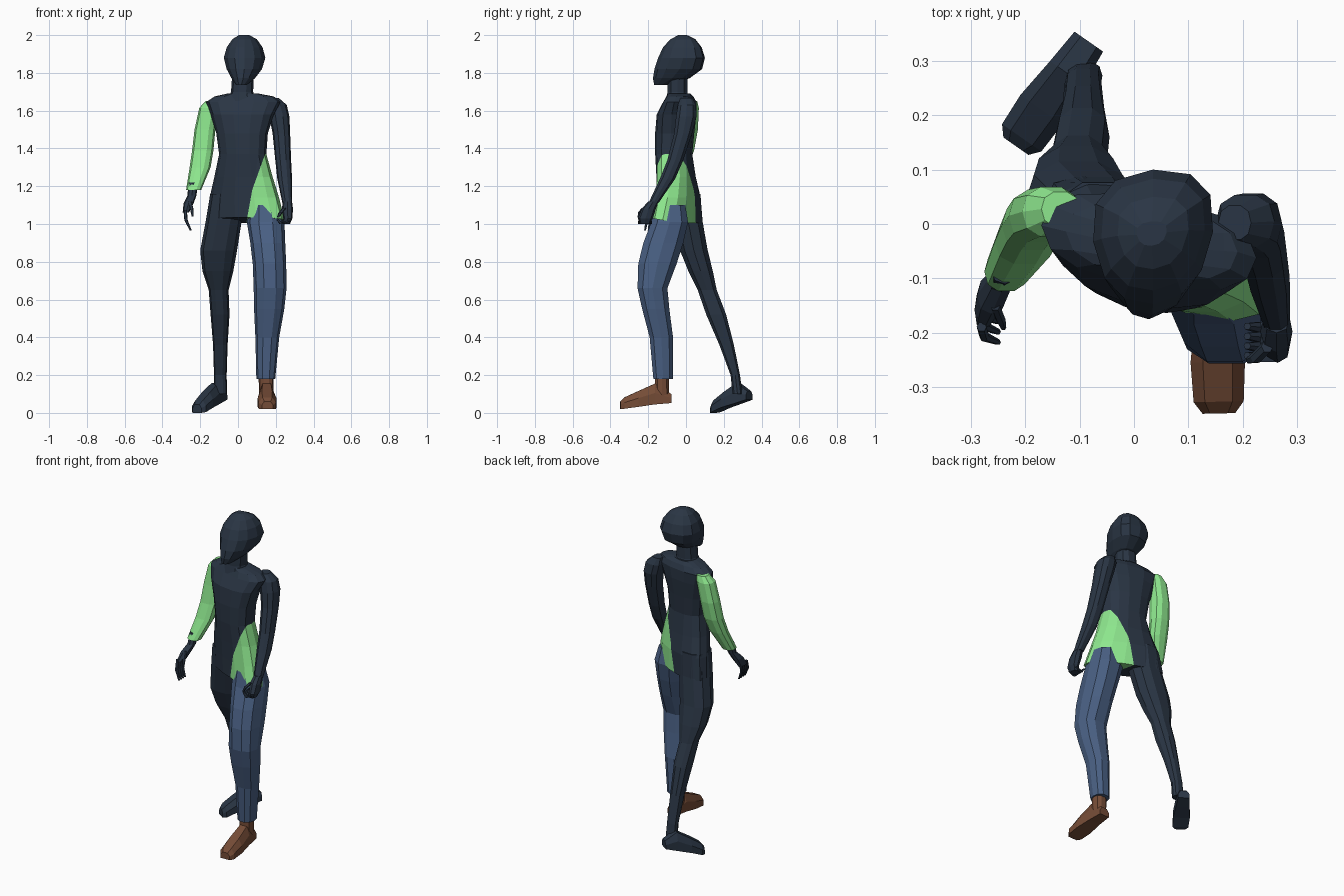
import bpy, bmesh, math
from mathutils import Vector


def material(name, rgb):
    m = bpy.data.materials.new(name)
    m.diffuse_color = (*rgb, 1)
    return m


DARK = material("dark slate", (0.023, 0.036, 0.058))
GREEN = material("light green", (0.27, 0.80, 0.27))
DENIM = material("denim blue", (0.068, 0.118, 0.23))
BROWN = material("shoe brown", (0.18, 0.073, 0.038))


def slab(z, x0, x1, y0, y1, n=10, shear=0, taper=0, tilt=0):
    """Horizontal rounded cross-section given by its extents."""
    cx, cy, rx, ry = (x0 + x1) / 2, (y0 + y1) / 2, (x1 - x0) / 2, (y1 - y0) / 2
    pts = []
    for i in range(n):
        a = 2 * math.pi * i / n
        c, s = math.cos(a), math.sin(a)
        c, s = [math.copysign(abs(v) ** 0.85, v) for v in (c, s)]
        dx = c * rx * (1 + taper * s)
        pts.append(Vector((cx + dx, cy + s * ry - shear * dx, z + tilt * s)))
    return pts


def loft(name, groups, mat):
    """Skin one or more chains of rings into a single closed-shell object."""
    bm = bmesh.new()
    for rings in groups:
        loops = [[bm.verts.new(p) for p in r] for r in rings]
        n = len(loops[0])
        for a, b in zip(loops, loops[1:]):
            for i in range(n):
                j = (i + 1) % n
                bm.faces.new((a[i], a[j], b[j], b[i]))
        bm.faces.new(loops[0])
        bm.faces.new(loops[-1])
    bmesh.ops.recalc_face_normals(bm, faces=bm.faces)
    me = bpy.data.meshes.new(name)
    bm.to_mesh(me)
    bm.free()
    ob = bpy.data.objects.new(name, me)
    bpy.context.collection.objects.link(ob)
    me.materials.append(mat)
    return ob


def slabs(rows, **kw):
    return [slab(*r, **kw) for r in rows]


def foot_rings(heel, toe, rows):
    """Upright cross-sections (t, bottom, top, half width) from heel to toe."""
    heel, toe = Vector((*heel, 0)), Vector((*toe, 0))
    side = (toe - heel).normalized().cross(Vector((0, 0, 1)))
    outline = [(-1, 0), (-1, .55), (-.55, 1), (.55, 1), (1, .55), (1, 0)]
    return [[heel.lerp(toe, t) + side * (w * u) + Vector((0, 0, lo + (hi - lo) * v))
             for u, v in outline] for t, lo, hi, w in rows]


def finger(points, r=0.009):
    return [slab(z, x - k, x + k, y - k, y + k, n=6)
            for (x, y, z), k in zip(points, (r, r, r * 0.6))]


# Head, turned slightly, narrow at the face and with a jutting chin
head = loft("head", [slabs([
    (1.735, -0.01, 0.045, -0.168, -0.10), (1.772, -0.035, 0.09, -0.175, 0.02),
    (1.82, -0.06, 0.127, -0.167, 0.085), (1.88, -0.075, 0.145, -0.147, 0.10),
    (1.935, -0.06, 0.13, -0.122, 0.083), (1.978, -0.03, 0.10, -0.083, 0.05),
    (2.0, 0.005, 0.06, -0.04, 0.005)], n=12, shear=-0.08, taper=0.15)], DARK)

# Neck
loft("neck", [slabs([
    (1.65, -0.06, 0.10, -0.11, 0.02), (1.70, -0.037, 0.08, -0.10, 0.01),
    (1.80, -0.03, 0.085, -0.10, 0.01)])], DARK)

# Torso with the right hip covered by a green shirt panel
torso_rows = [
    (1.692, -0.05, 0.10, -0.095, 0.02, 0.10), (1.675, -0.125, 0.19, -0.10, 0.035, 0.12),
    (1.645, -0.17, 0.225, -0.115, 0.05, 0.15), (1.58, -0.145, 0.19, -0.15, 0.05, 0.15),
    (1.48, -0.115, 0.158, -0.16, 0.04, 0.15), (1.37, -0.10, 0.15, -0.16, 0.03, 0.15),
    (1.25, -0.125, 0.183, -0.15, 0.045, 0.2), (1.14, -0.15, 0.217, -0.145, 0.06, 0.3),
    (1.02, -0.165, 0.247, -0.145, 0.055, 0.38)]
torso = loft("torso", [[slab(*r[:5], n=14, shear=r[5], tilt=-0.015 if r[0] < 1.1 else 0)
                        for r in torso_rows]], DARK)
torso.data.materials.append(GREEN)
bm = bmesh.new()
bm.from_mesh(torso.data)
edges = [((0.05, 1.04), 0.18), ((0.075, 1.18), 0.36)]    # panel edge: point and slope
for (x, z), k in edges:
    bmesh.ops.bisect_plane(bm, geom=bm.verts[:] + bm.edges[:] + bm.faces[:],
                           plane_co=(x, 0, z), plane_no=(1, 0, -k))
for f in bm.faces:
    c = f.calc_center_median()
    if c.z < 1.37 and all(c.x > x + k * (c.z - z) for (x, z), k in edges):
        f.material_index = 1
bm.to_mesh(torso.data)
bm.free()

# Trailing leg and foot in dark slate
loft("back_leg", [slabs([
    (1.16, -0.147, 0.02, -0.09, 0.08), (1.02, -0.17, 0.02, -0.07, 0.09),
    (0.86, -0.20, -0.005, -0.035, 0.118), (0.75, -0.188, -0.025, 0.01, 0.145),
    (0.65, -0.155, -0.05, 0.06, 0.165), (0.52, -0.145, -0.045, 0.105, 0.215),
    (0.36, -0.132, -0.055, 0.175, 0.255), (0.20, -0.127, -0.06, 0.235, 0.287),
    (0.10, -0.125, -0.058, 0.245, 0.30)])], DARK)
loft("back_foot", [foot_rings((-0.083, 0.335), (-0.217, 0.143), [
    (0, 0.07, 0.115, 0.032), (0.3, 0.05, 0.158, 0.038),
    (0.65, 0.028, 0.108, 0.047), (0.92, 0.004, 0.066, 0.044),
    (1, 0.0, 0.045, 0.028)])], DARK)

# Leading leg: trouser and shoe
loft("trouser_leg", [slabs([
    (1.10, 0.06, 0.22, -0.17, 0.0), (1.01, 0.047, 0.246, -0.188, 0.015),
    (0.90, 0.065, 0.25, -0.23, -0.01), (0.79, 0.078, 0.255, -0.257, -0.045),
    (0.66, 0.083, 0.257, -0.26, -0.095), (0.55, 0.085, 0.245, -0.235, -0.085),
    (0.40, 0.092, 0.218, -0.195, -0.066), (0.18, 0.097, 0.197, -0.175, -0.067)])], DENIM)
loft("shoe", [
    slabs([(0.22, 0.108, 0.188, -0.165, -0.09), (0.09, 0.112, 0.188, -0.165, -0.087)]),
    foot_rings((0.15, -0.078), (0.156, -0.348), [
        (0, 0.052, 0.10, 0.032), (0.32, 0.045, 0.155, 0.04),
        (0.65, 0.032, 0.115, 0.05), (0.92, 0.022, 0.082, 0.046),
        (1, 0.02, 0.06, 0.03)])], BROWN)

# Green sleeve and the open hand
loft("sleeve", [slabs([
    (1.652, -0.17, -0.10, -0.005, 0.06), (1.615, -0.205, -0.10, -0.025, 0.07),
    (1.50, -0.23, -0.12, -0.035, 0.065), (1.39, -0.243, -0.13, -0.05, 0.045),
    (1.30, -0.256, -0.145, -0.075, 0.01), (1.18, -0.275, -0.195, -0.125, -0.05)])], GREEN)
loft("open_hand", [
    slabs([(1.22, -0.262, -0.212, -0.11, -0.06), (1.15, -0.268, -0.22, -0.125, -0.08),
           (1.11, -0.288, -0.235, -0.165, -0.095), (1.06, -0.293, -0.26, -0.195, -0.12)], n=8),
    *[finger([(-0.28, -0.135 - 0.018 * i, 1.075), (-0.275, -0.15 - 0.019 * i, 1.02),
              (-0.25, -0.16 - 0.019 * i, 0.965)]) for i in range(4)],
    finger([(-0.255, -0.15, 1.12), (-0.245, -0.175, 1.08), (-0.24, -0.19, 1.04)])], DARK)

# Dark arm and the loosely closed hand
loft("bare_arm", [slabs([
    (1.668, 0.155, 0.215, -0.03, 0.035), (1.63, 0.15, 0.258, -0.045, 0.055),
    (1.57, 0.165, 0.272, -0.055, 0.058), (1.48, 0.183, 0.276, -0.065, 0.035),
    (1.34, 0.197, 0.281, -0.10, -0.012), (1.24, 0.208, 0.286, -0.14, -0.055),
    (1.11, 0.235, 0.287, -0.20, -0.145)])], DARK)
loft("closed_hand", [
    slabs([(1.12, 0.238, 0.286, -0.20, -0.145), (1.08, 0.232, 0.291, -0.235, -0.16),
           (1.03, 0.24, 0.288, -0.255, -0.175), (1.0, 0.23, 0.275, -0.245, -0.19)], n=8),
    *[finger([(0.262, -0.19 - 0.018 * i, 1.015), (0.23, -0.19 - 0.018 * i, 1.0),
              (0.208, -0.188 - 0.018 * i, 1.025)], 0.011) for i in range(4)],
    finger([(0.245, -0.225, 1.085), (0.225, -0.245, 1.06), (0.212, -0.25, 1.035)], 0.011)], DARK)
